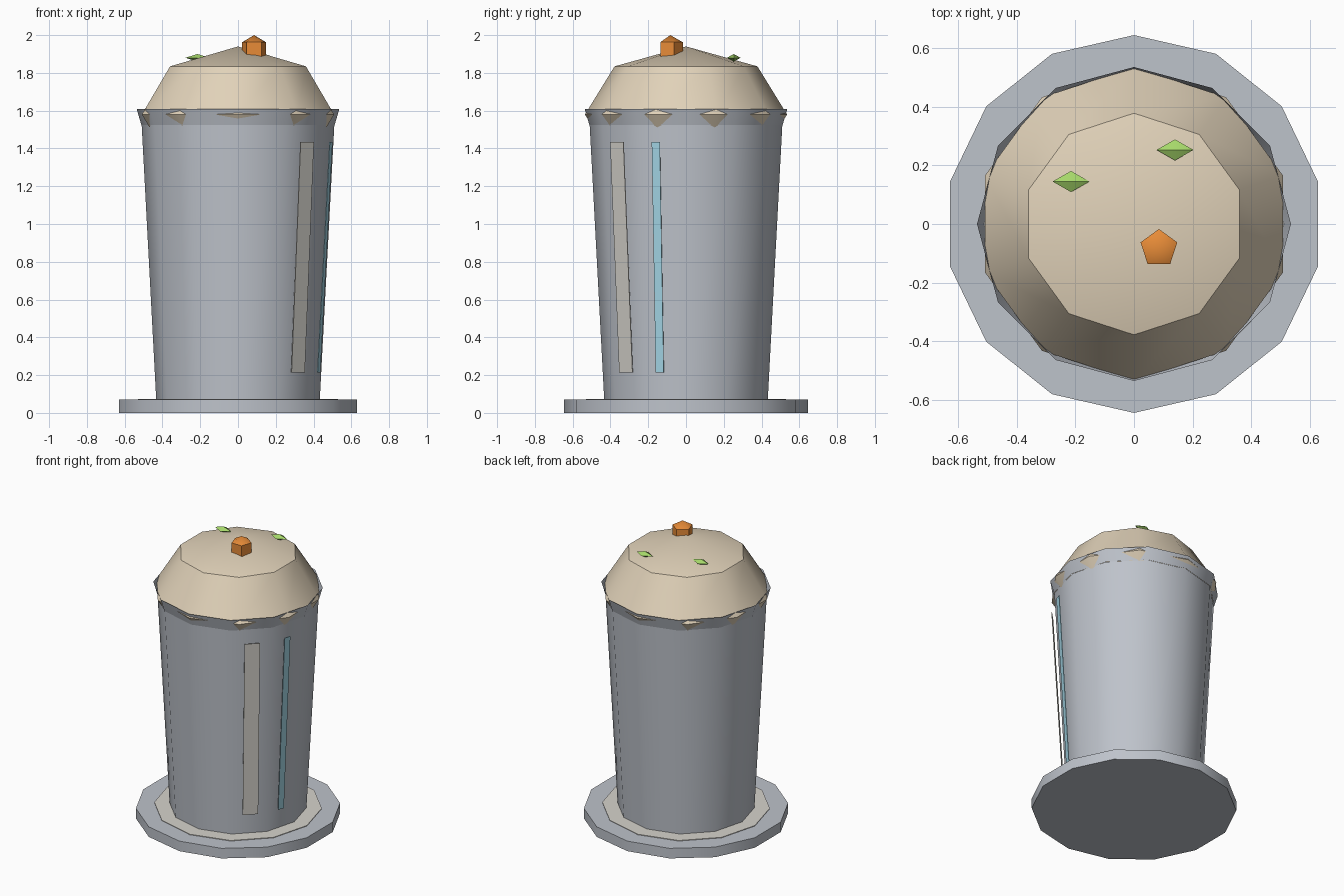
import bpy, bmesh, math
from mathutils import Matrix, Vector

if "Cube" in bpy.data.objects:
    bpy.data.objects.remove(bpy.data.objects["Cube"])


def material(name, srgb):
    lin = [((c / 255 + 0.055) / 1.055) ** 2.4 for c in srgb]
    m = bpy.data.materials.new(name)
    m.diffuse_color = (*lin, 1)
    m.use_nodes = True
    m.node_tree.nodes["Principled BSDF"].inputs["Base Color"].default_value = m.diffuse_color
    return m


GREY = material("cool grey", (190, 195, 203))
PALE = material("pale stone", (214, 211, 204))
BLUE = material("light blue", (162, 212, 228))
CREAM = material("cream foam", (225, 210, 185))
GREEN = material("leaf green", (166, 216, 106))
ORANGE = material("orange", (232, 140, 56))


def finish(name, bm, mat):
    bmesh.ops.recalc_face_normals(bm, faces=bm.faces)
    mesh = bpy.data.meshes.new(name)
    bm.to_mesh(mesh)
    bm.free()
    mesh.materials.append(mat)
    obj = bpy.data.objects.new(name, mesh)
    bpy.context.collection.objects.link(obj)
    bpy.ops.object.select_all(action='DESELECT')
    obj.select_set(True)
    bpy.context.view_layer.objects.active = obj
    bpy.ops.object.shade_smooth_by_angle(angle=math.radians(40))
    return obj


def lathe(name, mat, sides, profile, center=(0, 0, 0), scale=(1, 1, 1), start=90, caps=True):
    """Revolve (radius, z) points; a radius of 0 becomes a pole."""
    bm = bmesh.new()
    rings = []
    for r, z in profile:
        count = sides if r > 0 else 1
        ring = []
        for i in range(count):
            a = math.radians(start) + 2 * math.pi * i / sides
            p = Vector((r * math.cos(a) * scale[0], r * math.sin(a) * scale[1], z * scale[2]))
            ring.append(bm.verts.new(p + Vector(center)))
        rings.append(ring)
    for lo, hi in zip(rings, rings[1:]):
        for i in range(sides):
            j = (i + 1) % sides
            if len(lo) == 1:
                bm.faces.new((lo[0], hi[j], hi[i]))
            elif len(hi) == 1:
                bm.faces.new((lo[i], lo[j], hi[0]))
            else:
                bm.faces.new((lo[i], lo[j], hi[j], hi[i]))
    if caps:
        for ring in (rings[0], rings[-1]):
            if len(ring) > 1:
                bm.faces.new(ring)
    return finish(name, bm, mat)


def sphere_profile(rings):
    pts = [(math.sin(math.pi * k / rings), -math.cos(math.pi * k / rings)) for k in range(1, rings)]
    return [(0, -1)] + pts + [(0, 1)]


def strip(name, mat, angle, width):
    """Thin leaning plate just outside the cup wall."""
    bm = bmesh.new()
    bmesh.ops.create_cube(bm, size=1)
    for v in bm.verts:
        r, z = (0.517, 1.435) if v.co.z > 0 else (0.449, 0.215)
        v.co = Vector((r + 0.004 * v.co.x, width * v.co.y, z))
    bmesh.ops.transform(bm, matrix=Matrix.Rotation(math.radians(angle), 4, 'Z'), verts=bm.verts)
    finish(name, bm, mat)


# Saucer and its pale inlay
lathe("saucer", GREY, 14, [(0.645, 0), (0.645, 0.07)])
lathe("saucer_inlay", PALE, 12, [(0.53, 0.068), (0.53, 0.074)])

# Tapered cup with a flared open rim
lathe("cup_body", GREY, 12, [(0.433, 0.07), (0.51, 1.525)])
lathe("cup_rim", GREY, 12, [(0.512, 1.525), (0.536, 1.608)], caps=False)

# Flattened foam dome
lathe("foam_dome", CREAM, 10, sphere_profile(4), (0, 0, 1.58), (0.535, 0.535, 0.36))

# Highlight strips on the cup wall
strip("pale_strip", PALE, -45, 0.099)
strip("blue_strip", BLUE, -18, 0.045)

# Toppings
lathe("orange_topping", ORANGE, 5, sphere_profile(3), (0.085, -0.083, 1.925), (0.076, 0.076, 0.075))
for i, (x, y) in enumerate([(-0.215, 0.145), (0.14, 0.253)]):
    lathe(f"leaf_{i + 1}", GREEN, 4, sphere_profile(2), (x, y, 1.88), (0.063, 0.036, 0.02))
